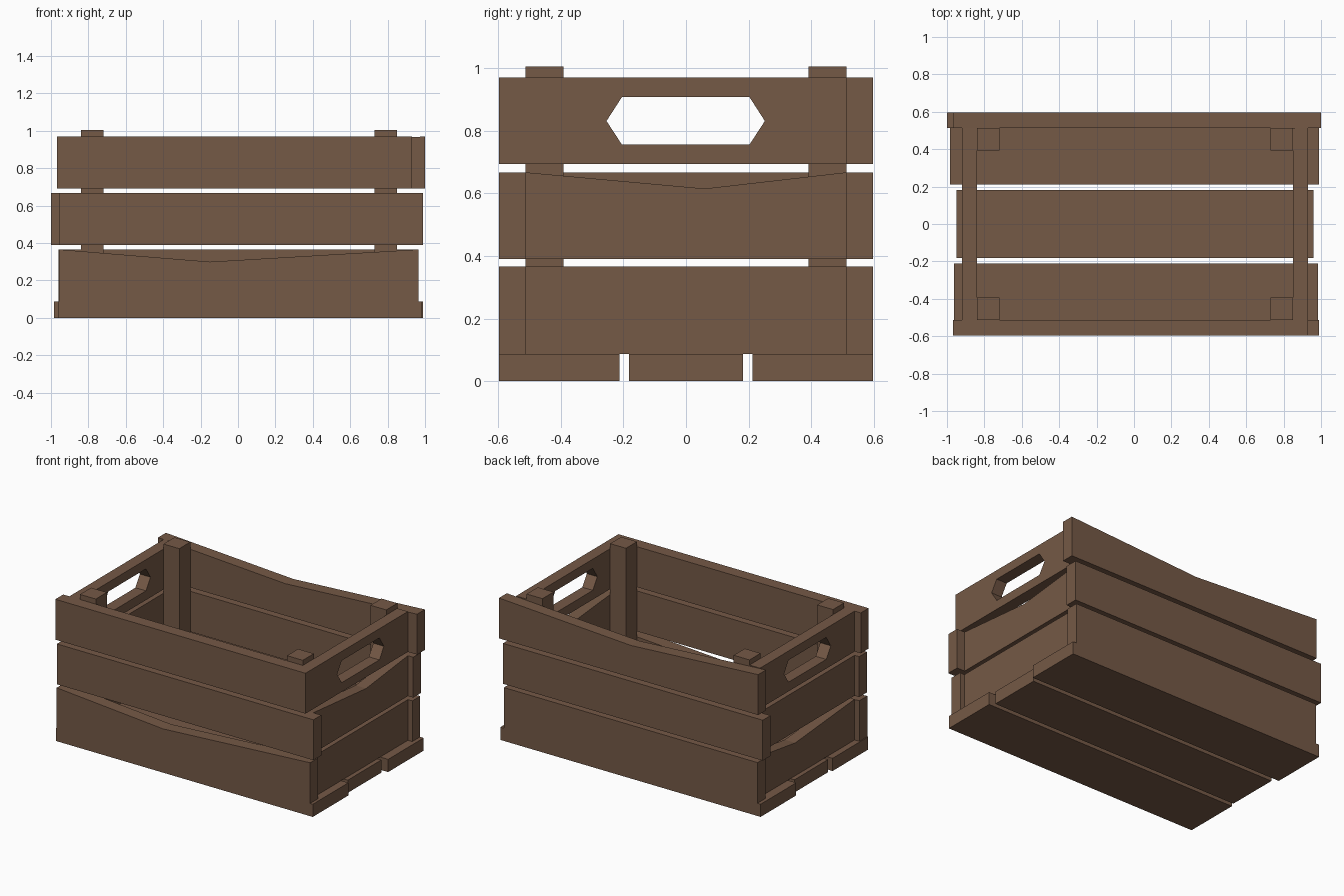
import bpy, bmesh
from mathutils import Vector

if "Cube" in bpy.data.objects:
    bpy.data.objects.remove(bpy.data.objects["Cube"])

wood = bpy.data.materials.new("brown_wood")
wood.diffuse_color = (0.178, 0.100, 0.061, 1)
wood.use_nodes = True
wood.node_tree.nodes["Principled BSDF"].inputs["Base Color"].default_value = wood.diffuse_color


def plank(name, axis, profile, a0, a1, hole=None):
    """Extrude a (u, z) profile along axis 'x' or 'y' from a0 to a1."""
    def pt(a, u, z):
        return Vector((a, u, z) if axis == 'x' else (u, a, z))
    bm = bmesh.new()
    edges = []
    for loop in [profile] + ([hole] if hole else []):
        vs = [bm.verts.new(pt(a0, u, z)) for u, z in loop]
        edges += [bm.edges.new((vs[i], vs[i - 1])) for i in range(len(vs))]
    if hole:
        bmesh.ops.triangle_fill(bm, edges=edges, use_beauty=True)
    else:
        bm.faces.new(vs)
    res = bmesh.ops.extrude_face_region(bm, geom=bm.faces[:], use_keep_orig=True)
    moved = [g for g in res["geom"] if isinstance(g, bmesh.types.BMVert)]
    bmesh.ops.translate(bm, verts=moved, vec=pt(a1, 0, 0) - pt(a0, 0, 0))
    bmesh.ops.recalc_face_normals(bm, faces=bm.faces[:])
    me = bpy.data.meshes.new(name)
    bm.to_mesh(me)
    bm.free()
    me.materials.append(wood)
    ob = bpy.data.objects.new(name, me)
    bpy.context.collection.objects.link(ob)
    return ob


def board(u0, u1, z0, z1, dip=None):
    """Rectangle profile, optionally with a worn dip in its top edge."""
    return [(u0, z0), (u1, z0), (u1, z1)] + ([dip] if dip else []) + [(u0, z1)]


OUT, IN = 0.597, 0.512
LEVELS = {"bottom": (0.087, 0.366), "middle": (0.39, 0.667), "top": (0.693, 0.97)}

# Long front and back slats: uneven lengths, some dipped
front = {"bottom": (-0.957, 0.965, (-0.15, 0.30)),
         "middle": (-0.955, 0.99, None), "top": (-0.967, 0.93, None)}
back = {"bottom": (-0.96, 0.963, None),
        "middle": (-1.0, 0.97, None), "top": (-0.965, 1.0, (0.0, 0.912))}
for side, slats, y0, y1 in (("front", front, -OUT, -IN), ("back", back, IN, OUT)):
    for level, (x0, x1, dip) in slats.items():
        plank(f"{side}_{level}_slat", 'y', board(x0, x1, *LEVELS[level], dip), y0, y1)

# End boards, with a hexagonal hand hole in the top ones
grip = [(-0.254, 0.831), (-0.205, 0.907), (0.203, 0.907),
        (0.252, 0.831), (0.203, 0.756), (-0.205, 0.756)]
ends = (("left", -0.92, -0.84, {"bottom": (0.13, 0.312)}),
        ("right", 0.85, 0.93, {"middle": (0.06, 0.615)}))
for side, x0, x1, dips in ends:
    for level, (z0, z1) in LEVELS.items():
        plank(f"{side}_end_{level}_board", 'x', board(-IN, IN, z0, z1, dips.get(level)),
              x0, x1, grip if level == "top" else None)

# Floor planks
for name, x0, x1, y0, y1 in (("front", -0.963, 0.985, -OUT, -0.212),
                             ("middle", -0.95, 0.96, -0.182, 0.182),
                             ("back", -0.984, 0.99, 0.212, OUT)):
    plank(f"{name}_floor_plank", 'y', board(x0, x1, 0, 0.087), y0, y1)

# Corner posts
for sx, x0, x1 in (("left", -0.84, -0.72), ("right", 0.73, 0.85)):
    for sy, y0, y1 in (("front", -IN, -0.392), ("back", 0.392, IN)):
        plank(f"{sy}_{sx}_post", 'y', board(x0, x1, 0.087, 1.005), y0, y1)
